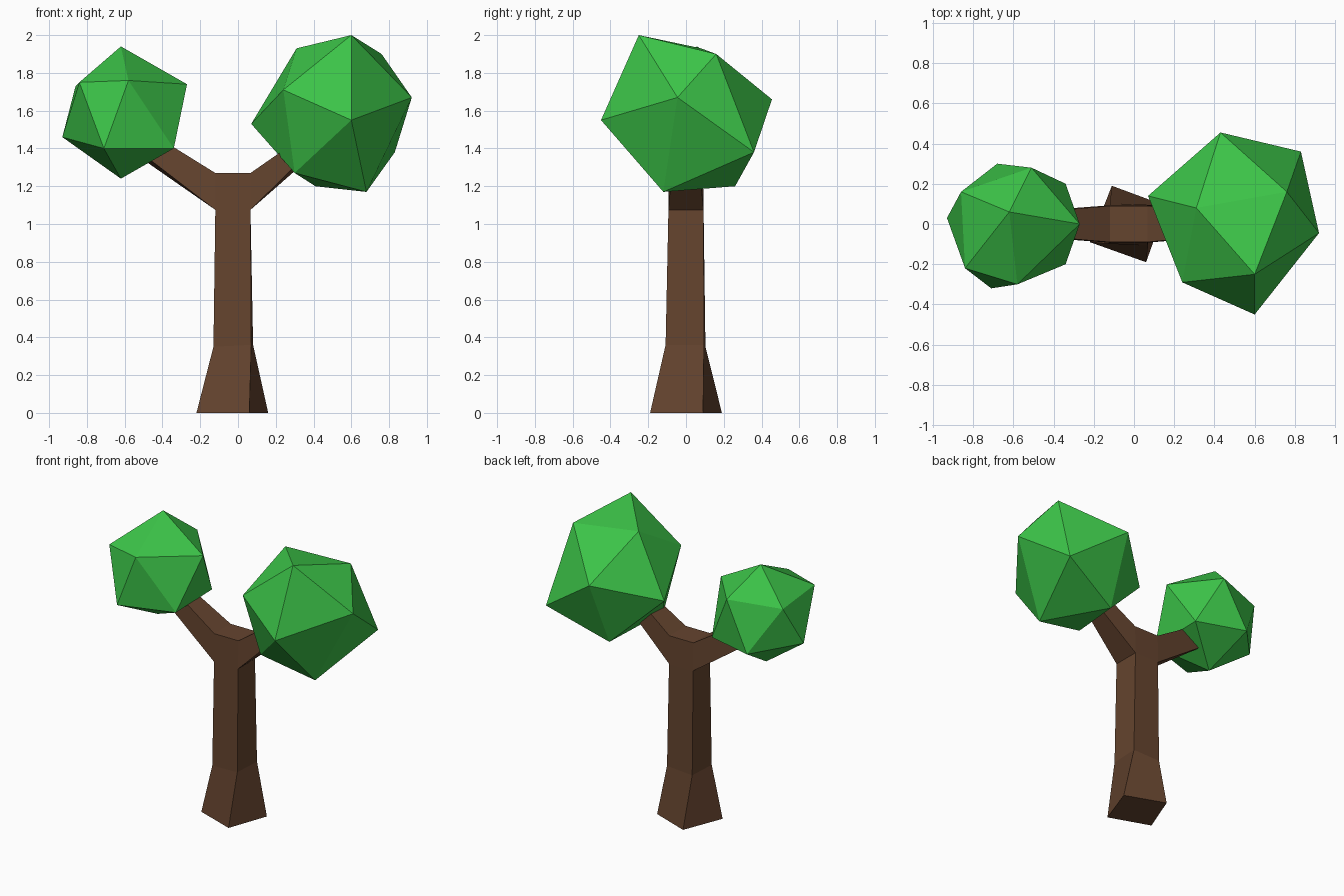
import bpy, bmesh
from mathutils import Vector

if "Cube" in bpy.data.objects:
    bpy.data.objects.remove(bpy.data.objects["Cube"])


def material(name, color):
    m = bpy.data.materials.new(name)
    m.diffuse_color = color
    m.use_nodes = True
    m.node_tree.nodes["Principled BSDF"].inputs["Base Color"].default_value = m.diffuse_color
    return m


def finish(bm, name, mat):
    bmesh.ops.recalc_face_normals(bm, faces=bm.faces)
    me = bpy.data.meshes.new(name)
    bm.to_mesh(me)
    bm.free()
    me.materials.append(mat)
    ob = bpy.data.objects.new(name, me)
    bpy.context.collection.objects.link(ob)
    return ob


bark = material("bark", (0.13, 0.058, 0.028, 1))
leaf = material("leaf", (0.045, 0.55, 0.065, 1))


# Trunk: square rings (front-right, back-right, back-left, front-left)
def bridge(bm, a, b):
    for i in range(4):
        j = (i + 1) % 4
        bm.faces.new((a[i], a[j], b[j], b[i]))


def box_ring(x0, x1, y, z):
    return [(x1, -y, z), (x1, y, z), (x0, y, z), (x0, -y, z)]


bm = bmesh.new()
rings = [
    [(0.06, -0.19, 0), (0.16, 0.09, 0), (-0.11, 0.19, 0), (-0.22, -0.09, 0)],
    [(0.07, -0.108, 0.36), (0.08, 0.095, 0.36), (-0.12, 0.103, 0.35), (-0.13, -0.098, 0.35)],
    box_ring(-0.12, 0.066, 0.093, 1.075),
    box_ring(-0.12, 0.066, 0.09, 1.27),
]
rings = [[bm.verts.new(p) for p in r] for r in rings]
bm.faces.new(rings[0])
bm.faces.new(rings[3])
bridge(bm, rings[0], rings[1])
bridge(bm, rings[1], rings[2])
low, top = rings[2], rings[3]
bm.faces.new((low[0], low[3], top[3], top[0]))
bm.faces.new((low[1], low[2], top[2], top[1]))

# Branches: extend the left and right sides of the fork into the crowns
for (f, b), lo, hi, roll in (((3, 2), (-0.53, 1.375), (-0.45, 1.475), 0.015),
                             ((0, 1), (0.42, 1.405), (0.34, 1.46), 0.02)):
    w = 0.062
    start = [low[f], low[b], top[b], top[f]]
    end = [bm.verts.new(p) for p in (
        (lo[0], -w, lo[1] + roll), (lo[0], w, lo[1] - roll),
        (hi[0], w, hi[1]), (hi[0], -w, hi[1]))]
    bridge(bm, start, end)
    bm.faces.new(end)
finish(bm, "trunk", bark)


# Crowns: uneven twenty-sided balls spanned over twelve corners
def crown(name, corners):
    bm = bmesh.new()
    for p in corners:
        bm.verts.new(p)
    bmesh.ops.convex_hull(bm, input=bm.verts[:])
    return finish(bm, name, leaf)


crown("small_crown", [
    (-0.62, 0.06, 1.94),
    (-0.27, 0.0, 1.74), (-0.51, 0.28, 1.75), (-0.86, 0.16, 1.73),
    (-0.84, -0.22, 1.75), (-0.58, -0.30, 1.76),
    (-0.93, 0.03, 1.46), (-0.68, 0.30, 1.42), (-0.34, 0.20, 1.41),
    (-0.34, -0.20, 1.40), (-0.71, -0.32, 1.40),
    (-0.62, 0.0, 1.24)])

crown("large_crown", [
    (0.60, -0.25, 2.00), (0.31, 0.08, 1.93), (0.76, 0.16, 1.90),
    (0.24, -0.29, 1.71), (0.07, 0.14, 1.53), (0.43, 0.455, 1.66),
    (0.92, -0.045, 1.67), (0.60, -0.45, 1.55), (0.83, 0.36, 1.38),
    (0.30, -0.18, 1.27), (0.41, 0.26, 1.20), (0.68, -0.12, 1.17)])
